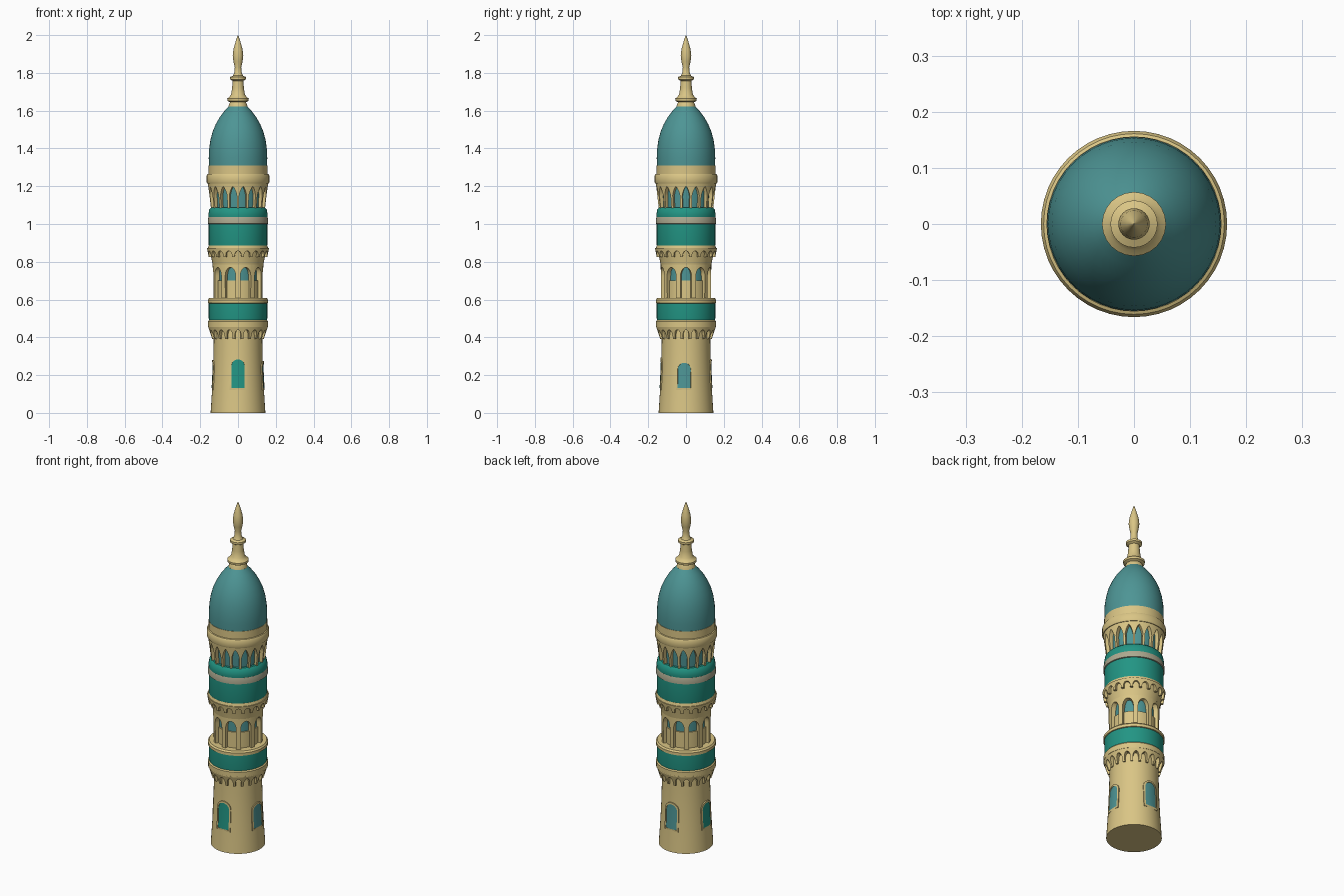
import bpy, bmesh, math

if "Cube" in bpy.data.objects:
    bpy.data.objects.remove(bpy.data.objects["Cube"])

def material(name, rgb):
    m = bpy.data.materials.new(name)
    m.diffuse_color = (*rgb, 1)
    m.use_nodes = True
    m.node_tree.nodes["Principled BSDF"].inputs["Base Color"].default_value = m.diffuse_color
    return m

SAND = material("sand stone", (0.70, 0.56, 0.235))
TEAL = material("green teal tile", (0.016, 0.30, 0.23))
BLUE = material("blue teal dome", (0.075, 0.30, 0.30))
GREY = material("pale grey stone", (0.42, 0.40, 0.28))

def make(name, bm, mat, angle=35):
    bmesh.ops.remove_doubles(bm, verts=bm.verts, dist=1e-5)
    bmesh.ops.recalc_face_normals(bm, faces=bm.faces)
    me = bpy.data.meshes.new(name)
    bm.to_mesh(me)
    bm.free()
    ob = bpy.data.objects.new(name, me)
    bpy.context.collection.objects.link(ob)
    me.materials.append(mat)
    bpy.ops.object.select_all(action='DESELECT')
    ob.select_set(True)
    bpy.context.view_layer.objects.active = ob
    bpy.ops.object.shade_smooth_by_angle(angle=math.radians(angle))
    return ob

def polar(r, a, z):
    return (r * math.cos(a), r * math.sin(a), z)

def lathe(name, mat, profile, seg=48):
    """Closed solid of revolution from (radius, z) points."""
    bm = bmesh.new()
    rings = [[bm.verts.new(polar(r, 2 * math.pi * i / seg, z)) for i in range(seg)]
             for r, z in profile]
    for a, b in zip(rings, rings[1:]):
        for i in range(seg):
            j = (i + 1) % seg
            bm.faces.new((a[i], a[j], b[j], b[i]))
    bm.faces.new(rings[0][::-1])
    bm.faces.new(rings[-1])
    return make(name, bm, mat)

def arcade(name, mat, n, z0, z1, spring, crown, r0, r1, rin0, rin1, pier, power=2.0, phase=0):
    """Ring wall whose lower edge is a row of n arches standing on piers.
    Radii go from (rin0, r0) at z0 to (rin1, r1) at z1; pier = share of a bay."""
    bm = bmesh.new()
    half = 1 - pier
    bay = [(-1, z0)]
    for k in range(-5, 6):
        u = math.sin(k / 5 * math.pi / 2)
        z = spring + (crown - spring) * max(0, 1 - abs(u) ** power) ** (1 / power)
        if k == -5:
            bay.append((-half, z0))
        bay.append((u * half, z))
        if k == 5:
            bay.append((half, z0))
    cols = []
    for b in range(n):
        for u, z in bay:
            a = phase + (b + u / 2) * 2 * math.pi / n
            t = (z - z0) / (z1 - z0)
            cols.append([bm.verts.new(polar(r, a, h)) for r, h in (
                (r0 + (r1 - r0) * t, z), (r1, z1), (rin1, z1),
                (rin0 + (rin1 - rin0) * t, z))])
    for i, c in enumerate(cols):
        d = cols[(i + 1) % len(cols)]
        for k in range(4):
            m = (k + 1) % 4
            bm.faces.new((c[k], d[k], d[m], c[m]))
    return make(name, bm, mat, 25)

# --- lower shaft and first balcony
def shaft_radius(z):
    return 0.145 - 0.0165 * math.sin(min(z / 0.4, 1) * math.pi / 2)

lathe("lower_shaft", SAND, [(shaft_radius(z / 20), z / 20) for z in range(0, 9)] + [(0.128, 0.47)])
arcade("lower_corbel", SAND, 20, 0.39, 0.46, 0.41, 0.44, 0.137, 0.159, 0.12, 0.12, 0.3)
lathe("lower_balcony_rim", SAND, [(0.12, 0.455), (0.159, 0.455), (0.159, 0.485), (0.152, 0.493), (0.12, 0.493)])
lathe("lower_tile_band", TEAL, [(0.153, 0.488), (0.155, 0.5), (0.155, 0.582)])
lathe("lower_cornice", SAND, [(0.15, 0.578), (0.16, 0.582), (0.16, 0.598), (0.153, 0.607), (0.1, 0.607)])

# --- middle arcade and second balcony
lathe("middle_parapet", SAND, [(0.115, 0.60), (0.115, 0.70), (0.10, 0.70)])
lathe("middle_glass", BLUE, [(0.108, 0.69), (0.108, 0.79)])
arcade("middle_arches", SAND, 10, 0.604, 0.79, 0.725, 0.77, 0.132, 0.134, 0.105, 0.105, 0.3)
lathe("middle_flare", SAND, [(0.134, 0.785), (0.137, 0.80), (0.145, 0.84), (0.15, 0.86)])
arcade("middle_corbel", SAND, 20, 0.825, 0.872, 0.835, 0.857, 0.156, 0.164, 0.13, 0.13, 0.3)
lathe("middle_balcony_rim", SAND, [(0.13, 0.87), (0.16, 0.87), (0.155, 0.887), (0.13, 0.887)])
lathe("middle_tile_band", TEAL, [(0.153, 0.882), (0.155, 0.89), (0.155, 1.002)])
lathe("grey_ring", GREY, [(0.15, 0.998), (0.16, 1.002), (0.16, 1.022), (0.156, 1.037), (0.14, 1.037)])
lathe("upper_tile_band", TEAL, [(0.155, 1.033), (0.157, 1.05), (0.152, 1.078), (0.142, 1.088), (0.11, 1.088)])

# --- upper gallery with slim flaring columns
lathe("upper_glass", BLUE, [(0.127, 1.08), (0.135, 1.22)])
arcade("upper_columns", SAND, 18, 1.08, 1.222, 1.15, 1.20, 0.144, 0.16, 0.124, 0.13, 0.24, 1.3)
lathe("upper_cornice", SAND, [(0.13, 1.215), (0.163, 1.215), (0.166, 1.222), (0.166, 1.255),
                              (0.161, 1.264), (0.156, 1.266), (0.156, 1.31), (0.13, 1.31)])

# --- dome and finial
lathe("dome", BLUE, [(0.154, 1.308), (0.155, 1.35), (0.153, 1.395), (0.146, 1.445), (0.134, 1.49),
                     (0.117, 1.53), (0.097, 1.565), (0.073, 1.597), (0.05, 1.622)])
lathe("finial", SAND, [(0.052, 1.612), (0.048, 1.632), (0.042, 1.645), (0.056, 1.652), (0.057, 1.664),
                       (0.047, 1.672), (0.037, 1.684), (0.031, 1.72), (0.029, 1.758), (0.042, 1.766),
                       (0.042, 1.778), (0.027, 1.785), (0.02, 1.80), (0.017, 1.83), (0.024, 1.86),
                       (0.028, 1.89), (0.024, 1.925), (0.013, 1.965), (0.001, 2.0)], 24)

# --- arched windows wrapped on the shaft
def outline(w, z0, z1, rise):
    pts = [(w, z0 + (z1 - rise - z0) * k / 4) for k in range(4)]
    pts += [(w * math.cos(k * math.pi / 12), z1 - rise + rise * math.sin(k * math.pi / 12)) for k in range(7)]
    return pts

def wrap(x, z, lift, a):
    r = shaft_radius(z)
    return polar(r + lift, a + x / r, z)

def window(name, a, mat, z1):
    inner, outer = outline(0.034, 0.132, z1, 0.035), outline(0.043, 0.122, z1 + 0.01, 0.042)
    bm = bmesh.new()
    rows = [[bm.verts.new(wrap(w * s / 2, z, 0.003, a)) for s in range(-2, 3)] for w, z in inner]
    for p, q in zip(rows, rows[1:]):
        for k in range(4):
            bm.faces.new((p[k], p[k + 1], q[k + 1], q[k]))
    make(name + "_pane", bm, mat)
    # raised stone surround
    bm = bmesh.new()
    loops = []
    for pts, lift in ((outer, -0.002), (outer, 0.006), (inner, 0.006), (inner, -0.002)):
        path = pts + [(-w, z) for w, z in pts[-2::-1]]
        loops.append([bm.verts.new(wrap(w, z, lift, a)) for w, z in path])
    for p, q in zip(loops, loops[1:]):
        for k in range(len(p)):
            m = (k + 1) % len(p)
            bm.faces.new((p[k], p[m], q[m], q[k]))
    make(name + "_surround", bm, SAND)

for name, deg, mat, top in (("front_window", -90, TEAL, 0.283), ("right_window", -4, BLUE, 0.265),
                            ("back_window", 90, BLUE, 0.275), ("left_window", 180, TEAL, 0.27)):
    window(name, math.radians(deg), mat, top)
